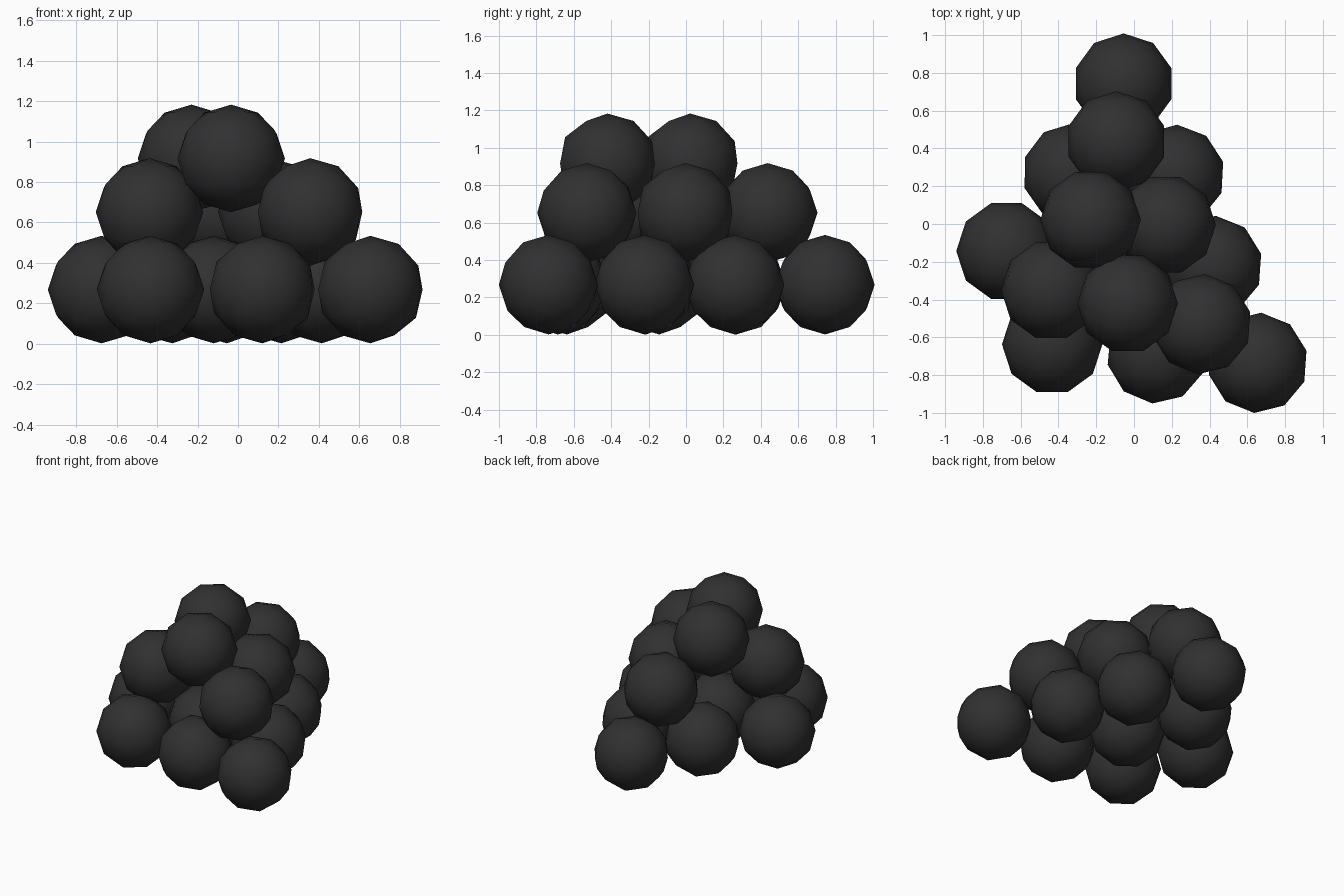
import bpy
import math

if "Cube" in bpy.data.objects:
    bpy.data.objects.remove(bpy.data.objects["Cube"])

R = 0.266

# Dark iron finish
iron = bpy.data.materials.new("dark_iron")
iron.diffuse_color = (0.03, 0.03, 0.03, 1)
iron.use_nodes = True
iron.node_tree.nodes["Principled BSDF"].inputs["Base Color"].default_value = iron.diffuse_color

# Layers of the pile: height -> list of (x, y, turn about z in degrees)
layers = {
    "bottom": (0.268, [(-0.055, 0.743, 0), (-0.325, 0.268, -1), (0.215, 0.26, -3),
                       (-0.675, -0.143, 18), (-0.12, -0.215, 18), (0.415, -0.222, -4),
                       (-0.433, -0.637, 18), (0.12, -0.685, -5), (0.655, -0.735, -4)]),
    "middle": (0.652, [(-0.093, 0.437, 0), (0.167, -0.005, 18),
                       (-0.438, -0.35, 18), (0.357, -0.53, -4)]),
    "top": (0.917, [(-0.23, 0.022, 18), (-0.034, -0.42, 18)]),
}

# Low-poly balls with smooth shading
for layer, (z, spots) in layers.items():
    for i, (x, y, turn) in enumerate(spots, 1):
        bpy.ops.mesh.primitive_ico_sphere_add(
            subdivisions=2, radius=R, location=(x, y, z),
            rotation=(0, 0, math.radians(turn)))
        ball = bpy.context.object
        ball.name = f"{layer}_ball_{i}"
        ball.data.materials.append(iron)
        bpy.ops.object.shade_smooth()
